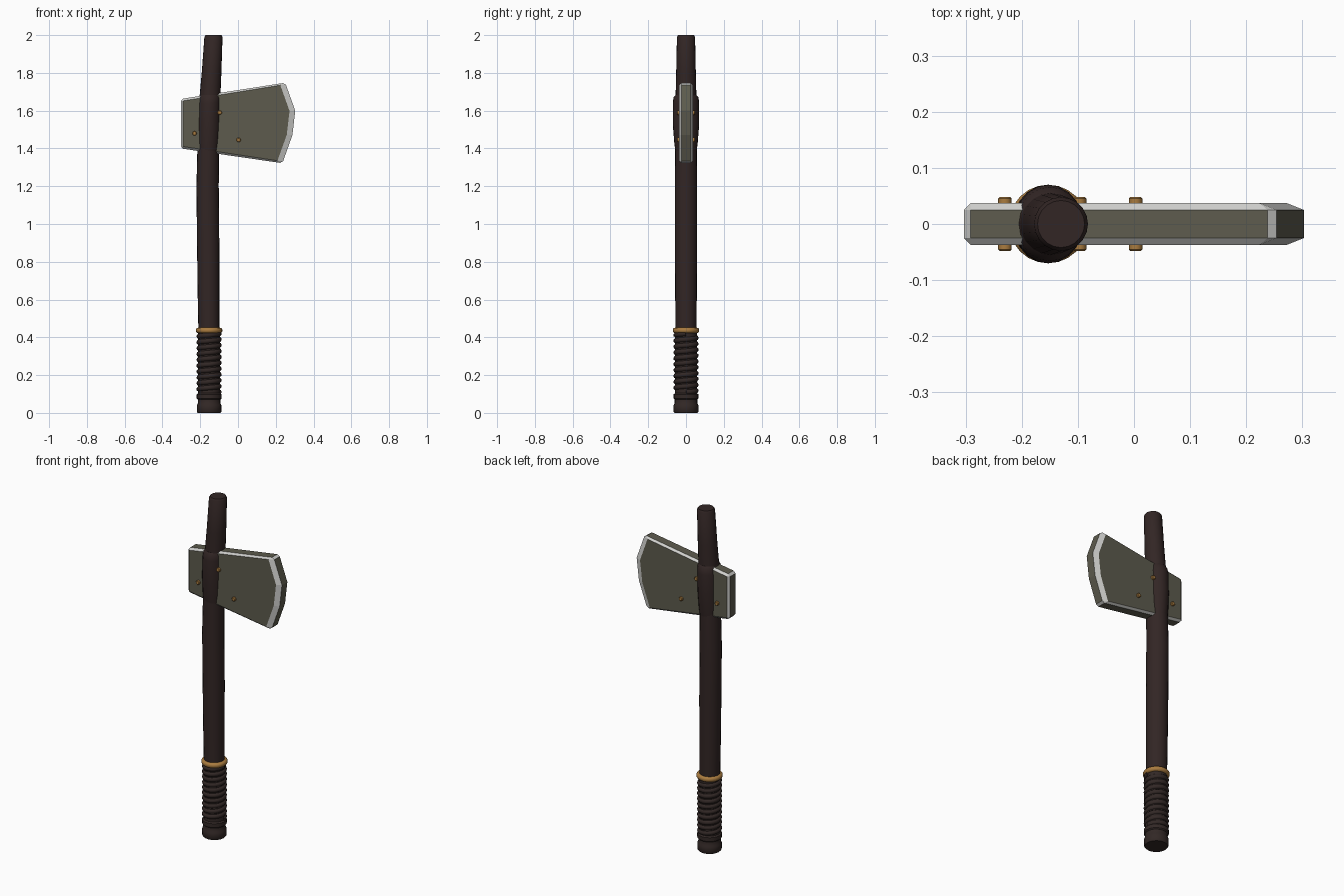
import bpy, bmesh, math
from mathutils import Matrix

cube = bpy.data.objects.get("Cube")
if cube:
    bpy.data.objects.remove(cube)


def material(name, rgb, rough=0.7):
    m = bpy.data.materials.new(name)
    m.use_nodes = True
    m.diffuse_color = (*rgb, 1)
    bsdf = next(n for n in m.node_tree.nodes if n.type == 'BSDF_PRINCIPLED')
    bsdf.inputs["Base Color"].default_value = (*rgb, 1)
    bsdf.inputs["Roughness"].default_value = rough
    return m


wood = material("dark wood", (0.032, 0.019, 0.018))
leather = material("dark leather", (0.032, 0.021, 0.019))
steel = material("olive steel", (0.110, 0.105, 0.075))
silver = material("bright edge", (0.62, 0.62, 0.60))
brass = material("brass", (0.40, 0.20, 0.05))


def add_object(name, bm, mats, smooth=True):
    bmesh.ops.recalc_face_normals(bm, faces=bm.faces)
    mesh = bpy.data.meshes.new(name)
    bm.to_mesh(mesh)
    bm.free()
    ob = bpy.data.objects.new(name, mesh)
    bpy.context.collection.objects.link(ob)
    for m in mats:
        mesh.materials.append(m)
    if smooth:
        bpy.ops.object.select_all(action='DESELECT')
        ob.select_set(True)
        bpy.context.view_layer.objects.active = ob
        bpy.ops.object.shade_smooth_by_angle(angle=math.radians(40))
    return ob


def tube(name, rings, mat, sides=20):
    """Closed tube through rings of (centre x, z, radius x, radius y)."""
    bm = bmesh.new()
    loops = []
    for cx, z, rx, ry in rings:
        loops.append([bm.verts.new((cx + rx * math.cos(a), ry * math.sin(a), z))
                      for a in (2 * math.pi * i / sides for i in range(sides))])
    for low, high in zip(loops, loops[1:]):
        for i in range(sides):
            j = (i + 1) % sides
            bm.faces.new((low[i], low[j], high[j], high[i]))
    bm.faces.new(loops[0][::-1])
    bm.faces.new(loops[-1])
    return add_object(name, bm, [mat])


AXIS = -0.153

# Slightly crooked wooden shaft
shaft = [(-0.154, 0.40, 0.055), (-0.156, 0.60, 0.057), (-0.158, 0.90, 0.059),
         (-0.161, 1.20, 0.059), (-0.158, 1.40, 0.057), (-0.148, 1.68, 0.055),
         (-0.140, 1.80, 0.052), (-0.130, 1.99, 0.048), (-0.130, 2.00, 0.042)]
tube("shaft", [(x, z, r, r) for x, z, r in shaft], wood)

# Swollen eye of the shaft that holds the head
tube("head_socket", [(-0.157, 1.38, 0.055, 0.056), (-0.156, 1.43, 0.059, 0.062),
                     (-0.154, 1.53, 0.062, 0.070), (-0.152, 1.64, 0.061, 0.070),
                     (-0.150, 1.67, 0.059, 0.066), (-0.149, 1.685, 0.052, 0.054)], wood)

# Pommel and grip core
core = [(0.0, 0.060), (0.006, 0.065), (0.042, 0.065), (0.050, 0.060), (0.070, 0.060),
        (0.076, 0.066), (0.098, 0.066), (0.104, 0.058), (0.43, 0.058)]
tube("grip_core", [(AXIS, z, r, r) for z, r in core], leather)

# Spiral leather wrap
curve = bpy.data.curves.new("grip_wrap", 'CURVE')
curve.dimensions = '3D'
curve.bevel_depth = 0.014
curve.bevel_resolution = 2
curve.use_fill_caps = True
turns, steps = 10, 20
spline = curve.splines.new('POLY')
spline.points.add(turns * steps)
for i, p in enumerate(spline.points):
    a = 2 * math.pi * i / steps
    z = 0.11 + 0.31 * i / (turns * steps)
    p.co = (AXIS + 0.053 * math.cos(a), 0.053 * math.sin(a), z, 1)
curve.materials.append(leather)
wrap = bpy.data.objects.new("grip_wrap", curve)
bpy.context.collection.objects.link(wrap)

# Brass collar above the grip
tube("grip_collar", [(AXIS, z, r, r) for z, r in
                     [(0.422, 0.056), (0.425, 0.065), (0.431, 0.070), (0.442, 0.070),
                      (0.449, 0.065), (0.452, 0.054)]], brass, 24)

# Axe head: prism whose chamfers are bright metal
outline = [(-0.303, 1.40), (0.235, 1.322), (0.288, 1.47), (0.303, 1.60),
           (0.25, 1.748), (-0.303, 1.662)]
corners = [outline[i] for i in (0, 1, 4, 5)]
half = 0.037
bm = bmesh.new()
front = [bm.verts.new((x, -half, z)) for x, z in outline]
back = [bm.verts.new((x, half, z)) for x, z in outline]
bm.faces.new(front)
bm.faces.new(back[::-1])
chamfered = []
for i in range(len(outline)):
    j = (i + 1) % len(outline)
    bm.faces.new((front[i], back[i], back[j], front[j]))
    chamfered += [bm.edges.get((front[i], front[j])), bm.edges.get((back[i], back[j]))]
    if outline[i] in corners:
        chamfered.append(bm.edges.get((front[i], back[i])))
bmesh.ops.recalc_face_normals(bm, faces=bm.faces)
bmesh.ops.bevel(bm, geom=chamfered, offset=0.012, offset_type='OFFSET', segments=1,
                profile=0.5, affect='EDGES', material=1)
# Widen the chamfer along the cutting edge
for v in bm.verts:
    if v.co.x > 0.2 and abs(v.co.y) > half - 0.001:
        v.co.x -= 0.018
add_object("axe_head", bm, [steel, silver], smooth=False)

# Brass rivets through the head
for n, (x, z) in enumerate([(-0.23, 1.48), (0.003, 1.445), (-0.097, 1.59)]):
    bm = bmesh.new()
    bmesh.ops.create_cone(bm, cap_ends=True, segments=12, radius1=0.012, radius2=0.012,
                          depth=0.097, matrix=Matrix.Translation((x, 0, z))
                          @ Matrix.Rotation(math.pi / 2, 4, 'X'))
    rims = [e for e in bm.edges if abs(e.verts[0].co.y - e.verts[1].co.y) < 0.001]
    bmesh.ops.bevel(bm, geom=rims, offset=0.003, segments=1, affect='EDGES', profile=0.5)
    add_object("rivet_" + str(n + 1), bm, [brass])
